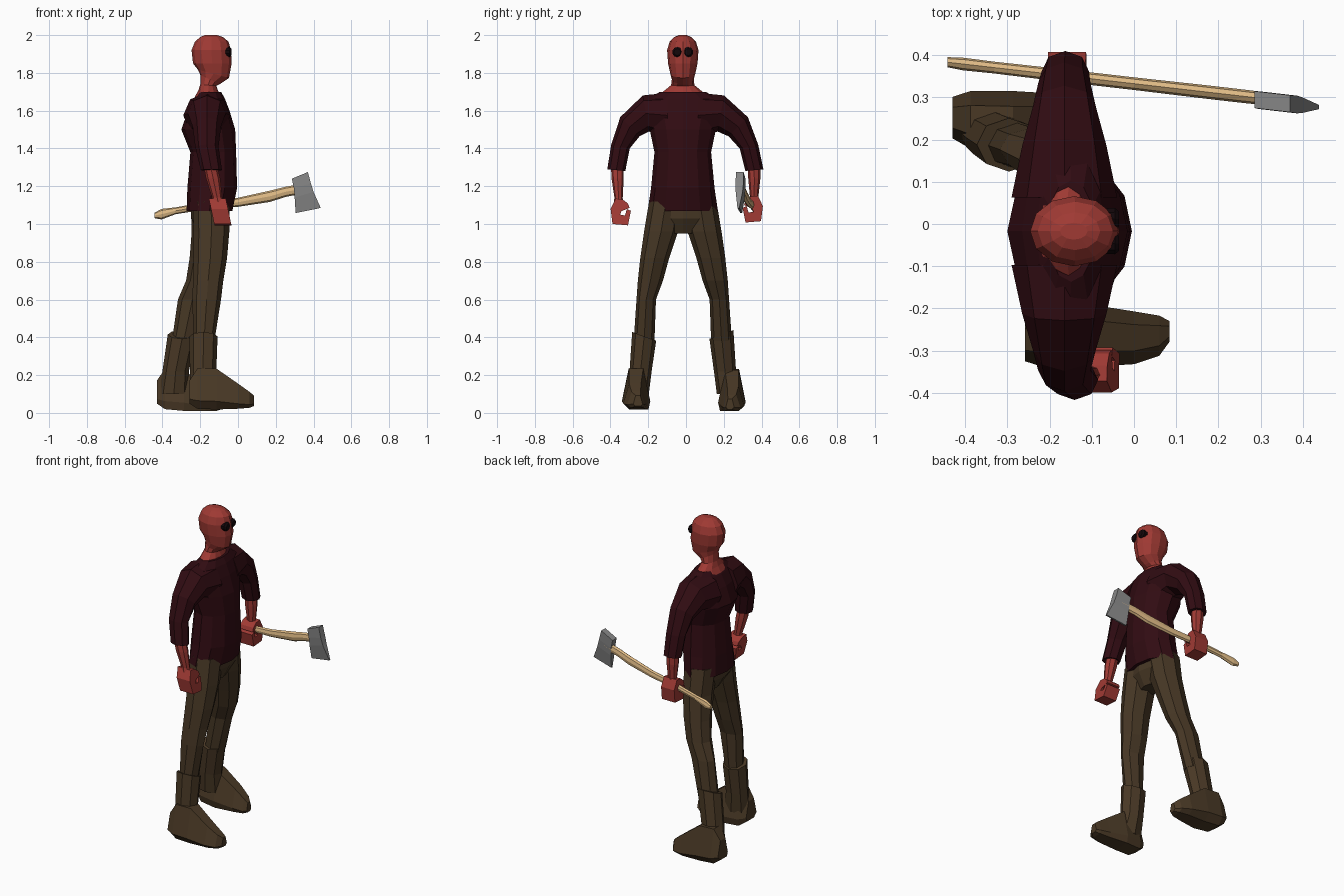
import bpy, bmesh, math
from mathutils import Vector

CY = -0.017  # body mid plane in y


def material(name, rgb):
    m = bpy.data.materials.new(name)
    m.diffuse_color = (*rgb, 1)
    return m


SKIN = material("red skin", (0.35, 0.042, 0.034))
SHIRT = material("dark maroon cloth", (0.03, 0.0035, 0.006))
PANTS = material("brown cloth", (0.062, 0.038, 0.018))
BOOT = material("brown leather", (0.068, 0.041, 0.019))
EYE = material("black eye", (0.006, 0.002, 0.003))
WOOD = material("light wood", (0.72, 0.48, 0.23))
STEEL = material("grey steel", (0.24, 0.24, 0.24))


def skin(name, rings, mat):
    """Join rings of equal length into a closed, flat shaded tube."""
    bm = bmesh.new()
    vs = [[bm.verts.new(p) for p in r] for r in rings]
    for r0, r1 in zip(vs, vs[1:]):
        for i in range(len(r0)):
            j = (i + 1) % len(r0)
            bm.faces.new((r0[i], r0[j], r1[j], r1[i]))
    bm.faces.new(vs[0])
    bm.faces.new(vs[-1])
    bmesh.ops.recalc_face_normals(bm, faces=bm.faces)
    me = bpy.data.meshes.new(name)
    bm.to_mesh(me)
    bm.free()
    me.materials.append(mat)
    ob = bpy.data.objects.new(name, me)
    bpy.context.collection.objects.link(ob)
    return ob


def ring(c, rx, ry, a=0, b=0, n=8):
    """Ellipse round c; a tilts its y axis and b its x axis (degrees)."""
    a, b = math.radians(a), math.radians(b)
    u = Vector((math.cos(b), 0, math.sin(b))) * rx
    v = Vector((0, math.cos(a), math.sin(a))) * ry
    return [Vector(c) + u * math.cos(t) + v * math.sin(t)
            for t in (2 * math.pi * i / n for i in range(n))]


def span(x0, x1, y0, y1, z, a=0, b=0, n=8):
    return ring(((x0 + x1) / 2, (y0 + y1) / 2, z), (x1 - x0) / 2, abs(y1 - y0) / 2, a, b, n)


# head and neck: z, back x, front x, half width, forward tilt
skin("head", [span(x0, x1, CY - w, CY + w, z, 0, b, 12) for z, x0, x1, w, b in (
    (1.66, -0.23, -0.075, 0.125, -10), (1.70, -0.21, -0.10, 0.105, -8),
    (1.735, -0.20, -0.115, 0.062, -5), (1.765, -0.205, -0.09, 0.058, -25),
    (1.795, -0.215, -0.045, 0.066, -15), (1.85, -0.238, -0.034, 0.078, 0),
    (1.92, -0.246, -0.037, 0.083, 0), (1.965, -0.228, -0.05, 0.07, 0),
    (1.99, -0.20, -0.08, 0.045, 0), (2.0, -0.175, -0.11, 0.02, 0))], SKIN)

# eyes
for s, side in ((-1, "right"), (1, "left")):
    skin(side + "_eye", [ring((x, CY + s * 0.029, 1.91), r, r, 0, 90, 10)
                         for x, r in ((-0.085, 0.026), (-0.045, 0.027), (-0.035, 0.018))], EYE)

# shirt body: z, back x, front x, half width
skin("shirt_body", [span(x0, x1, CY - w, CY + w, z, n=12) for z, x0, x1, w in (
    (1.07, -0.272, -0.03, 0.186), (1.19, -0.268, -0.005, 0.168), (1.38, -0.252, -0.01, 0.15),
    (1.50, -0.30, -0.015, 0.175), (1.60, -0.265, -0.045, 0.205), (1.665, -0.232, -0.07, 0.185),
    (1.70, -0.208, -0.09, 0.12))], SHIRT)

# sleeves: distance out, z, x radius, other radius, tilt
SLEEVE = ((0.08, 1.575, 0.125, 0.12, 90), (0.195, 1.585, 0.10, 0.097, 80),
          (0.28, 1.515, 0.075, 0.072, 45), (0.33, 1.41, 0.062, 0.05, 12),
          (0.352, 1.285, 0.056, 0.048, 5))
# forearms: distance out, z, x radius, y radius
FOREARM = ((0.347, 1.32, 0.036, 0.034), (0.345, 1.24, 0.038, 0.032),
           (0.340, 1.14, 0.027, 0.022), (0.342, 1.10, 0.035, 0.025))
# clenched hand outline: distance out, z
FIST = ((0.318, 1.13), (0.355, 1.135), (0.382, 1.08), (0.372, 1.0), (0.29, 0.993),
        (0.275, 1.07), (0.296, 1.08), (0.306, 1.045), (0.332, 1.05),
        (0.325, 1.068), (0.282, 1.085), (0.29, 1.108))

# arms
for s, side in ((-1, "right"), (1, "left")):
    swing = 0.21 if s < 0 else 0.02          # forward lean of the lower arm
    off = 0.0 if s < 0 else 0.042            # the gripping arm sits further out
    lift = 0.0 if s < 0 else 0.015

    def ax(z):
        return -0.165 + swing * max(0, 1.40 - z)

    skin(side + "_sleeve", [
        ring((ax(z), CY + s * (d + off * i * 0.16), z), rx, r, s * a)
        for i, (d, z, rx, r, a) in enumerate(SLEEVE)], SHIRT)
    skin(side + "_forearm", [
        ring((ax(z), CY + s * (d + off * (0.7 + 0.1 * i)), z), rx, r)
        for i, (d, z, rx, r) in enumerate(FOREARM)], SKIN)
    skin(side + "_hand", [
        [Vector((ax(z) + k, CY + s * (d + off), z + lift)) for d, z in FIST]
        for k in (-0.045, 0.045)], SKIN)

# trousers: seat, then each leg
skin("trouser_seat", [span(x0, x1, CY - w, CY + w, z, n=10) for z, x0, x1, w in (
    (1.12, -0.25, -0.05, 0.175), (1.03, -0.25, -0.05, 0.17), (0.95, -0.20, -0.09, 0.07))], PANTS)
LEG = ((1.12, 0.0, 0.178), (0.96, 0.025, 0.205), (0.82, 0.072, 0.225),
       (0.70, 0.105, 0.238), (0.60, 0.142, 0.245), (0.38, 0.15, 0.26))  # z, inner, outer
LEG_X = {"right": ((-0.24, -0.045), (-0.235, -0.046), (-0.235, -0.058),
                   (-0.238, -0.078), (-0.242, -0.09), (-0.235, -0.125)),
         "left": ((-0.25, -0.055), (-0.245, -0.065), (-0.256, -0.09),
                  (-0.275, -0.12), (-0.318, -0.165), (-0.35, -0.225))}
for s, side in ((-1, "right"), (1, "left")):
    skin(side + "_trouser_leg", [
        span(x0, x1, CY + s * d0, CY + s * d1, z)
        for (z, d0, d1), (x0, x1) in zip(LEG, LEG_X[side])], PANTS)

# boots: shaft rings (z, back x, front x, inner, outer) and foot sections
SHAFT = {"right": ((0.405, -0.257, -0.108, 0.137, 0.272), (0.22, -0.255, -0.115, 0.165, 0.282),
                   (0.10, -0.255, -0.09, 0.18, 0.30)),
         "left": ((0.415, -0.372, -0.22, 0.137, 0.272), (0.22, -0.40, -0.26, 0.165, 0.282),
                  (0.10, -0.42, -0.26, 0.18, 0.305))}
FOOT = ((-0.258, 0.205, 0.308, 0.05, 0.17), (-0.215, 0.18, 0.322, 0.022, 0.235),
        (-0.115, 0.172, 0.322, 0.018, 0.235), (0.0, 0.19, 0.315, 0.022, 0.155),
        (0.06, 0.20, 0.295, 0.027, 0.112), (0.084, 0.213, 0.262, 0.036, 0.092))
for s, side in ((-1, "right"), (1, "left")):
    skin(side + "_boot_shaft", [
        span(x0, x1, CY + s * d0, CY + s * d1, z, s * (20 if i == 0 else 0))
        for i, (z, x0, x1, d0, d1) in enumerate(SHAFT[side])], BOOT)
    rings = []
    for x, d0, d1, z0, z1 in FOOT:
        if s > 0:                            # trailing foot, heel slightly raised
            lift = -0.05 * x - 0.013
            x, z0, z1 = x - 0.172, z0 + lift, z1 + lift
            d0, d1 = d0 + 0.015, d1 + 0.01
        t = 0.25 * (d1 - d0)
        zm = z0 + 0.2 * (z1 - z0)
        rings.append([Vector((x, CY + s * d, z)) for d, z in (
            (d0 + 0.01, z0), (d1 - t, z0), (d1, zm), (d1 - t, z1), (d0 + t, z1), (d0, zm))])
    skin(side + "_boot_foot", rings, BOOT)


# axe, lying across the left palm
def axe_y(x):
    return 0.383 - 0.115 * (x + 0.44)


skin("axe_handle", [ring((x, axe_y(x), z), rz, ry, 0, 90) for x, z, rz, ry in (
    (-0.442, 1.045, 0.014, 0.012), (-0.405, 1.052, 0.028, 0.015), (-0.33, 1.07, 0.018, 0.014),
    (-0.17, 1.097, 0.02, 0.015), (0.0, 1.115, 0.024, 0.015), (0.17, 1.147, 0.03, 0.016),
    (0.25, 1.17, 0.027, 0.016), (0.36, 1.19, 0.026, 0.015))], WOOD)

rings = []
for xa, za, xb, zb, h in ((0.285, 1.24, 0.37, 1.275, 0.02), (0.296, 1.19, 0.386, 1.215, 0.021),
                          (0.30, 1.14, 0.40, 1.17, 0.018), (0.305, 1.058, 0.438, 1.085, 0.005)):
    rings.append([Vector((x, axe_y(x) - 0.005 + k, z)) for x, z, k in (
        (xa, za, -h), (xb, zb, -h), (xb, zb, h), (xa, za, h))])
skin("axe_head", rings, STEEL)
